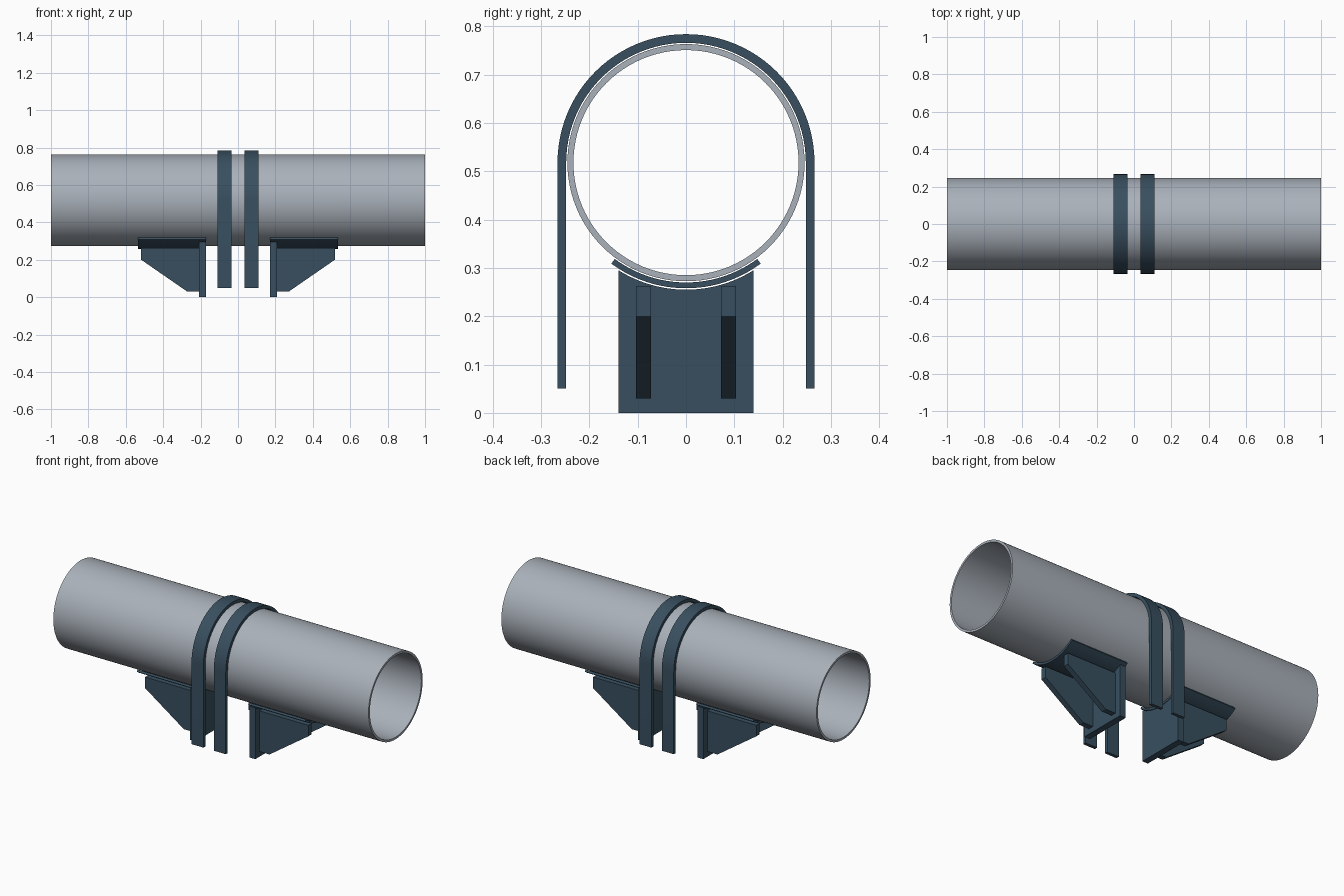
import bpy, bmesh
from math import sin, cos, pi, radians, asin

if "Cube" in bpy.data.objects:
    bpy.data.objects.remove(bpy.data.objects["Cube"])

CZ = 0.518  # pipe axis height


def material(name, color):
    m = bpy.data.materials.new(name)
    m.diffuse_color = color
    m.use_nodes = True
    m.node_tree.nodes["Principled BSDF"].inputs["Base Color"].default_value = m.diffuse_color
    return m


steel = material("painted_steel", (0.04, 0.078, 0.115, 1))
grey = material("pipe_grey", (0.40, 0.44, 0.49, 1))


def finish(name, bm, mat, smooth=True):
    bmesh.ops.recalc_face_normals(bm, faces=bm.faces)
    me = bpy.data.meshes.new(name)
    bm.to_mesh(me)
    bm.free()
    me.materials.append(mat)
    ob = bpy.data.objects.new(name, me)
    bpy.context.collection.objects.link(ob)
    if smooth:
        bpy.ops.object.select_all(action='DESELECT')
        bpy.context.view_layer.objects.active = ob
        ob.select_set(True)
        bpy.ops.object.shade_smooth_by_angle(angle=radians(30))
    return ob


def arc(r, a0, a1, n):
    """Points in the YZ plane around the pipe axis, angle 0 = straight up."""
    return [(r * sin(a0 + (a1 - a0) * i / n), CZ + r * cos(a0 + (a1 - a0) * i / n))
            for i in range(n + 1)]


def band(name, inner, outer, x0, x1, mat, closed=False):
    """Solid strip between two YZ profiles, running from x0 to x1."""
    bm = bmesh.new()
    rings = [[bm.verts.new(p) for p in ((x0, *a), (x1, *a), (x1, *b), (x0, *b))]
             for a, b in zip(inner, outer)]
    pairs = list(zip(rings, rings[1:]))
    if closed:
        pairs.append((rings[-1], rings[0]))
    else:
        bm.faces.new(rings[0])
        bm.faces.new(rings[-1])
    for p, q in pairs:
        for k in range(4):
            bm.faces.new((p[k], p[(k + 1) % 4], q[(k + 1) % 4], q[k]))
    return finish(name, bm, mat)


def gusset(name, profile, y0, y1):
    """XZ profile extruded along y."""
    bm = bmesh.new()
    a = [bm.verts.new((x, y0, z)) for x, z in profile]
    b = [bm.verts.new((x, y1, z)) for x, z in profile]
    bm.faces.new(a)
    bm.faces.new(b)
    n = len(a)
    for i in range(n):
        j = (i + 1) % n
        bm.faces.new((a[i], a[j], b[j], b[i]))
    return finish(name, bm, steel, False)


# Pipe, open at both ends
N = 96
band("pipe", arc(0.233, 0, 2 * pi, N)[:-1], arc(0.2455, 0, 2 * pi, N)[:-1], -1, 1, grey, True)


# U-shaped strap profile: leg, half circle, leg
def u_profile(r):
    return [(-r, 0.05)] + arc(r, -pi / 2, pi / 2, 48) + [(r, 0.05)]


for s, side in ((-1, "left"), (1, "right")):
    # Strap over the pipe
    xc = s * 0.071
    band("strap_" + side, u_profile(0.248), u_profile(0.266), xc - 0.0375, xc + 0.0375, steel)

    # Curved saddle under the pipe
    h = radians(36.5)
    band("saddle_" + side, arc(0.248, pi - h, pi + h, 24), arc(0.260, pi - h, pi + h, 24),
         s * 0.172, s * 0.534, steel)

    # Upright end plate with a curved top edge
    h = asin(0.14 / 0.263)
    top = arc(0.263, pi - h, pi + h, 24)
    band("end_plate_" + side, top, [(y, 0) for y, z in top], s * 0.172, s * 0.208, steel)

    # Pair of tapered gussets
    profile = [(s * x, z) for x, z in
               ((0.208, 0.263), (0.518, 0.263), (0.518, 0.20), (0.272, 0.03), (0.208, 0.03))]
    for t, end in ((-1, "front"), (1, "back")):
        gusset(f"gusset_{side}_{end}", profile, t * 0.072, t * 0.103)
